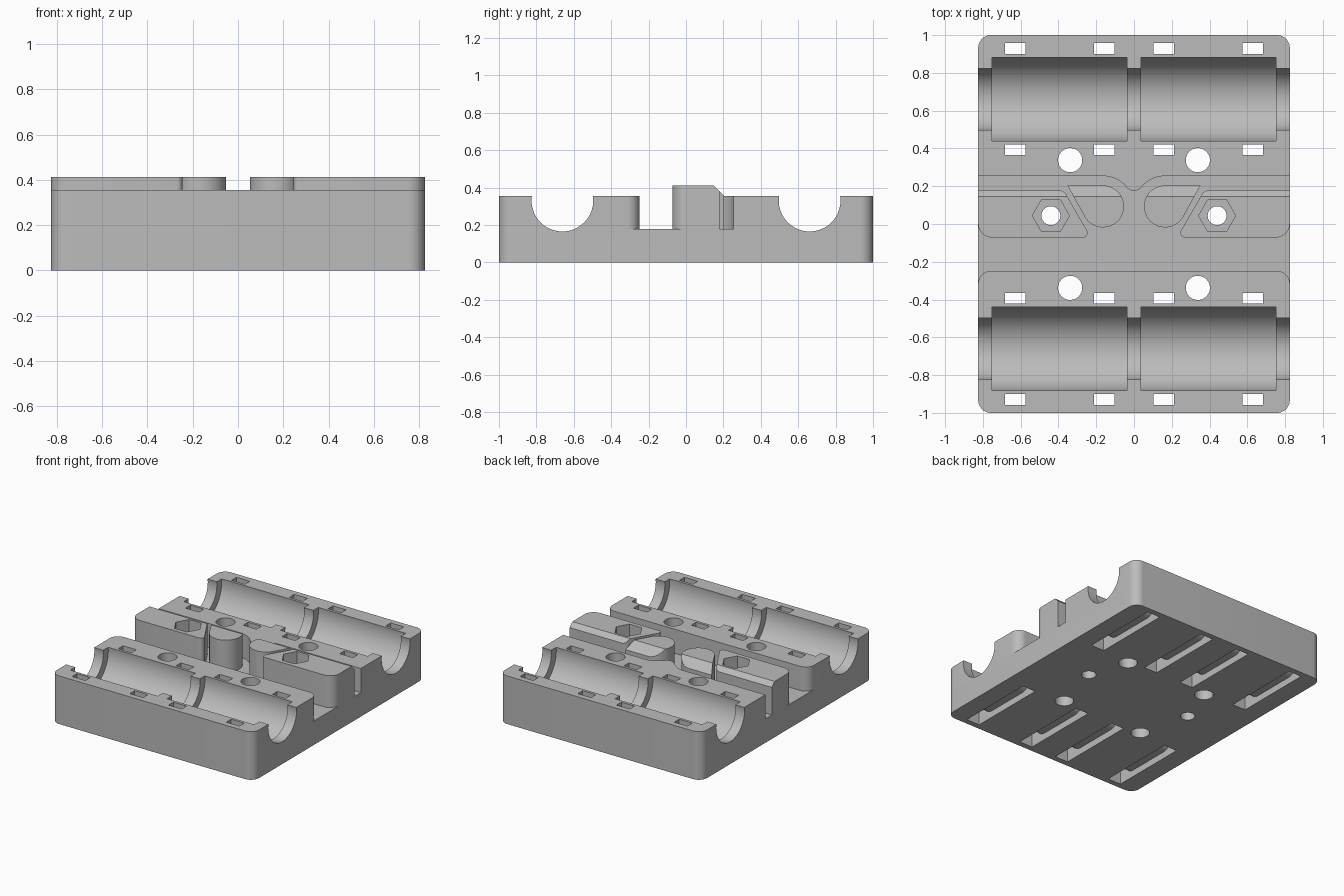
import bpy, bmesh, math
from mathutils import Vector

cube = bpy.data.objects.get("Cube")
if cube:
    bpy.data.objects.remove(cube, do_unlink=True)

grey = bpy.data.materials.new("light_grey")
grey.use_nodes = True
grey.diffuse_color = (0.5, 0.5, 0.5, 1)
grey.node_tree.nodes["Principled BSDF"].inputs["Base Color"].default_value = (0.5, 0.5, 0.5, 1)

HALF_W, FLOOR, TOP, RIDGE, CORNER = 0.825, 0.177, 0.355, 0.412, 0.068
AXIS_Y, AXIS_Z = 0.661, 0.33


def rounded(corners, steps=10):
    """Outline from (x, y, radius) corners."""
    out = []
    for i, (x, y, r) in enumerate(corners):
        p = Vector((x, y))
        if not r:
            out.append(p)
            continue
        a = (Vector(corners[i - 1][:2]) - p).normalized()
        b = (Vector(corners[(i + 1) % len(corners)][:2]) - p).normalized()
        half = a.angle(b) / 2
        centre = p + (a + b).normalized() * r / math.sin(half)
        start = p + a * r / math.tan(half) - centre
        end = p + b * r / math.tan(half) - centre
        sweep = start.angle_signed(end)
        for k in range(steps + 1):
            t = -sweep * k / steps
            c, s = math.cos(t), math.sin(t)
            out.append(centre + Vector((start.x * c - start.y * s, start.x * s + start.y * c)))
    return out


def circle(cx, cy, r, n=48):
    return [Vector((cx + r * math.cos(math.tau * k / n), cy + r * math.sin(math.tau * k / n)))
            for k in range(n)]


def prism(name, outline, lo, hi, along_x=False):
    """Extrude an outline along z, or a (y, z) outline along x."""
    bm = bmesh.new()
    place = (lambda p: (lo, p.x, p.y)) if along_x else (lambda p: (p.x, p.y, lo))
    face = bm.faces.new([bm.verts.new(place(p)) for p in outline])
    ext = bmesh.ops.extrude_face_region(bm, geom=[face])["geom"]
    shift = (hi - lo, 0, 0) if along_x else (0, 0, hi - lo)
    bmesh.ops.translate(bm, vec=shift, verts=[v for v in ext if isinstance(v, bmesh.types.BMVert)])
    bmesh.ops.recalc_face_normals(bm, faces=bm.faces)
    mesh = bpy.data.meshes.new(name)
    bm.to_mesh(mesh)
    bm.free()
    mesh.materials.append(grey)
    obj = bpy.data.objects.new(name, mesh)
    bpy.context.collection.objects.link(obj)
    return obj


def combine(target, tool, operation):
    tool.hide_render = True
    mod = target.modifiers.new("combine", 'BOOLEAN')
    mod.operation, mod.solver, mod.object = operation, 'EXACT', tool
    bpy.context.view_layer.objects.active = target
    bpy.ops.object.modifier_apply(modifier=mod.name)
    bpy.data.objects.remove(tool, do_unlink=True)


def mirror_x(corners, side):
    return [(x * side, y, r) for x, y, r in corners]


def block(y0, y1, r0, r1):
    return [(-HALF_W, y0, r0), (HALF_W, y0, r0), (HALF_W, y1, r1), (-HALF_W, y1, r1)]


# Base plate and the two bearing blocks
carriage = prism("carriage_body", rounded(block(-1, 1, CORNER, CORNER)), 0, FLOOR)
front = prism("front_block", rounded(block(-1, -0.248, CORNER, CORNER)), FLOOR, TOP)
rear_outline = [(-HALF_W, 0.254, 0), (-0.089, 0.254, 0.161), (0, 0.148, 0.05),
                (0.089, 0.254, 0.161), (HALF_W, 0.254, 0),
                (HALF_W, 1, CORNER), (-HALF_W, 1, CORNER)]
rear = prism("rear_block", rounded(rear_outline), FLOOR, TOP)
for part in (front, rear):
    combine(carriage, part, 'UNION')

# Belt clamps and teardrop posts, with their rear top edge bevelled
clamp = [(-HALF_W, -0.072, 0.075), (-0.227, -0.072, 0.025), (-0.372, 0.178, 0.04), (-HALF_W, 0.178, 0)]
post = [(-0.352, 0.204, 0), (-0.053, 0.204, 0.1109), (-0.053, -0.018, 0.1109), (-0.230, -0.018, 0.1109)]
bevel = [Vector(p) for p in ((0.046, 0.512), (0.346, 0.512), (0.346, 0.212))]
for side in (-1, 1):
    for name, outline in (("belt_clamp", clamp), ("belt_post", post)):
        part = prism(name, rounded(mirror_x(outline, side)), FLOOR, RIDGE)
        combine(part, prism("bevel_cutter", bevel, -1, 1, True), 'DIFFERENCE')
        combine(carriage, part, 'UNION')

cutters = []
for end in (-1, 1):
    # Rod groove with two wider bearing pockets
    y = AXIS_Y * end
    cutters.append(prism("rod_cutter", circle(y, AXIS_Z, 0.165, 64), -1, 1, True))
    for x0 in (-0.751, 0.038):
        cutters.append(prism("bearing_cutter", circle(y, AXIS_Z, 0.222, 80), x0, x0 + 0.713, True))
    # Tie slots running under each bearing
    tie = [(y - 0.297, -0.1, 0), (y + 0.297, -0.1, 0), (y + 0.297, 0.5, 0), (y + 0.24, 0.5, 0),
           (y + 0.24, 0.05, 0.08), (y - 0.24, 0.05, 0.08), (y - 0.24, 0.5, 0), (y - 0.297, 0.5, 0)]
    for x in (-0.629, -0.158, 0.158, 0.629):
        cutters.append(prism("tie_cutter", rounded(tie), x - 0.054, x + 0.054, True))
    # Mounting holes
    for side in (-1, 1):
        cutters.append(prism("mount_hole_cutter", circle(0.338 * side, 0.338 * end, 0.064), -0.1, 0.6))

# Clamp screw holes with hexagonal nut recesses
for side in (-1, 1):
    cutters.append(prism("screw_cutter", circle(0.44 * side, 0.044, 0.05, 32), -0.1, 0.6))
    cutters.append(prism("nut_cutter", circle(0.44 * side, 0.044, 0.098, 6), 0.25, 0.6))
for cutter in cutters:
    combine(carriage, cutter, 'DIFFERENCE')

bpy.ops.object.select_all(action='DESELECT')
carriage.select_set(True)
bpy.context.view_layer.objects.active = carriage
bpy.ops.object.shade_smooth_by_angle(angle=math.radians(30))
